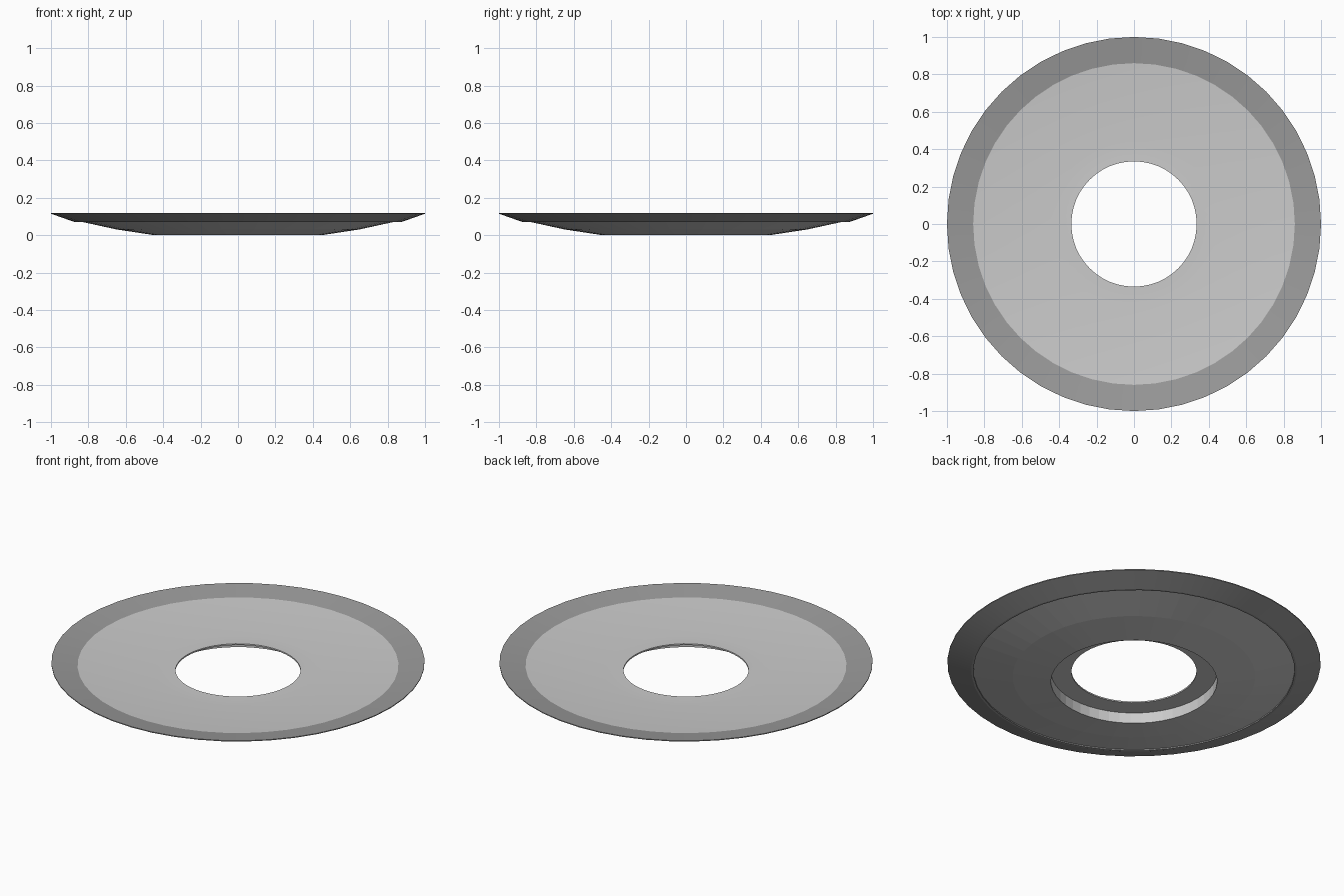
import bpy, bmesh, math

if "Cube" in bpy.data.objects:
    bpy.data.objects.remove(bpy.data.objects["Cube"])

SEGMENTS = 48


def material(name, value):
    mat = bpy.data.materials.new(name)
    mat.diffuse_color = (value, value, value, 1.0)
    mat.use_nodes = True
    mat.node_tree.nodes["Principled BSDF"].inputs["Base Color"].default_value = mat.diffuse_color
    return mat


def lathe(name, profile, mat):
    """Spin an (r, z) profile, listed counter-clockwise, around the z axis."""
    bm = bmesh.new()
    rings = []
    for r, z in profile:
        ring = []
        for i in range(SEGMENTS):
            a = 2 * math.pi * i / SEGMENTS
            ring.append(bm.verts.new((r * math.cos(a), r * math.sin(a), z)))
        rings.append(ring)
    for lower, upper in zip(rings, rings[1:]):
        for i in range(SEGMENTS):
            j = (i + 1) % SEGMENTS
            bm.faces.new((lower[i], lower[j], upper[j], upper[i]))
    mesh = bpy.data.meshes.new(name)
    bm.to_mesh(mesh)
    bm.free()
    mesh.materials.append(mat)
    obj = bpy.data.objects.new(name, mesh)
    bpy.context.collection.objects.link(obj)
    bpy.ops.object.select_all(action='DESELECT')
    obj.select_set(True)
    bpy.context.view_layer.objects.active = obj
    # low angle keeps the slight breaks between rings crisp
    bpy.ops.object.shade_smooth_by_angle(angle=math.radians(8))
    return obj


light_grey = material("light_grey", 0.60)
mid_grey = material("mid_grey", 0.33)

# Dished body: sloped top, thin lip around the hole, recess below the lip
body = lathe("dish_body", [
    (0.86, 0.10), (0.445, 0.069), (0.335, 0.071), (0.335, 0.063),
    (0.445, 0.063), (0.445, 0.0), (0.65, 0.031), (0.86, 0.077)], light_grey)

# Underside and recess walls are faceted
for poly in body.data.polygons:
    if poly.normal.z < 0.5:
        poly.use_smooth = False

# Outer rim: tapers to a sharp edge, with a small step under the body
lathe("outer_rim", [
    (0.86, 0.077), (0.86, 0.07), (0.872, 0.07), (1.0, 0.115),
    (1.0, 0.12), (0.86, 0.10)], mid_grey)
